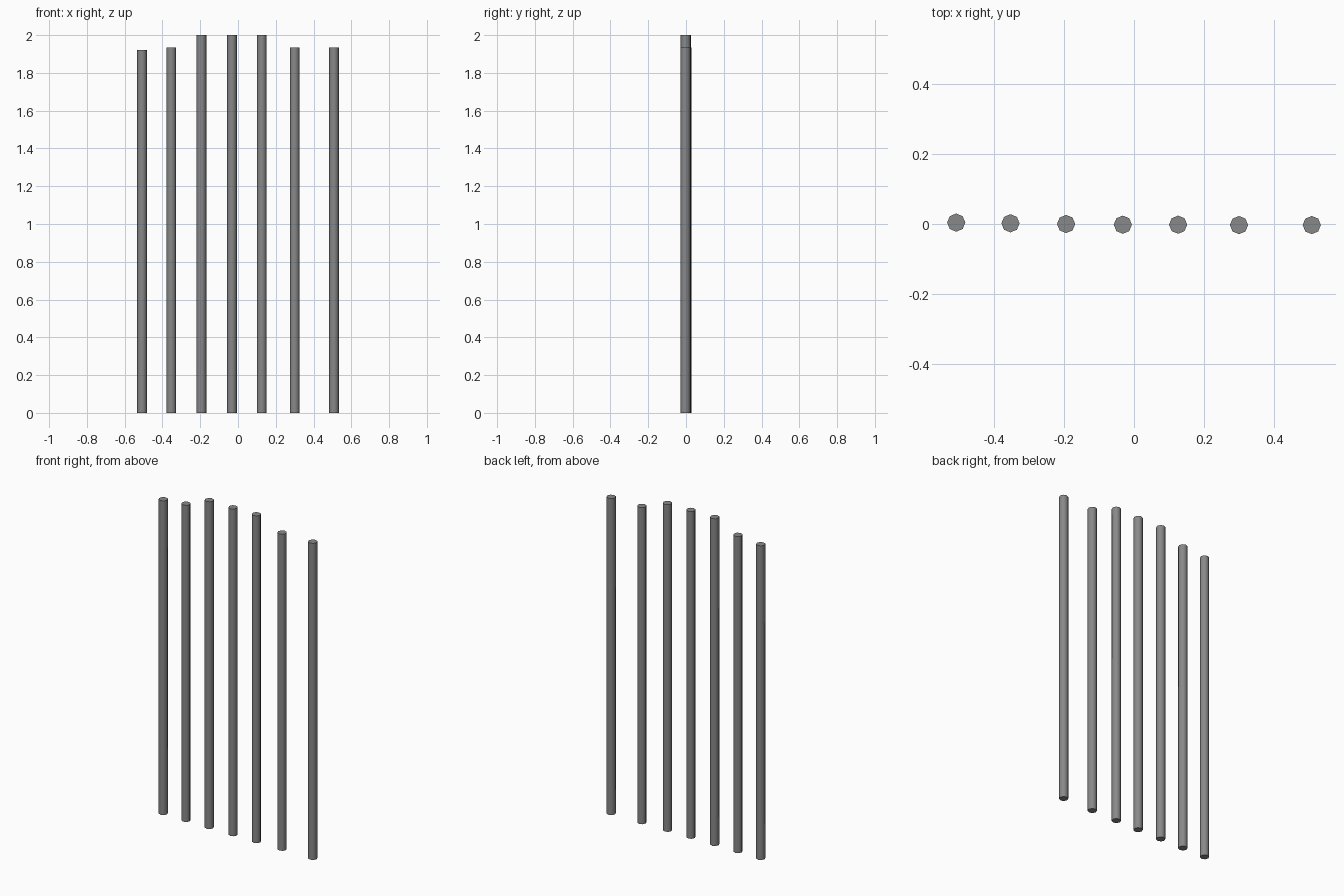
import bpy
import math

cube = bpy.data.objects.get("Cube")
if cube:
    bpy.data.objects.remove(cube, do_unlink=True)

# Grey metal
grey = bpy.data.materials.new("grey metal")
grey.use_nodes = True
colour = (0.25, 0.25, 0.25, 1)
grey.diffuse_color = colour
grey.node_tree.nodes["Principled BSDF"].inputs["Base Color"].default_value = colour

RADIUS = 0.026


def rod(name, x, y, height):
    """Upright eight-sided bar standing on the ground."""
    bpy.ops.mesh.primitive_cylinder_add(
        vertices=8, radius=RADIUS, depth=height, location=(x, y, height / 2))
    bar = bpy.context.object
    bar.name = name
    bar.data.materials.append(grey)
    bpy.ops.object.shade_smooth_by_angle(angle=math.radians(50))


# Row of bars from right to left: x, y, height
bars = [
    (-0.508, 0.004, 1.92),
    (-0.353, 0.002, 1.935),
    (-0.194, 0.0, 2.0),
    (-0.032, -0.002, 2.0),
    (0.126, -0.002, 2.0),
    (0.3, -0.003, 1.935),
    (0.508, -0.003, 1.935),
]
for number, (x, y, height) in enumerate(bars, 1):
    rod(f"bar_{number}", x, y, height)
